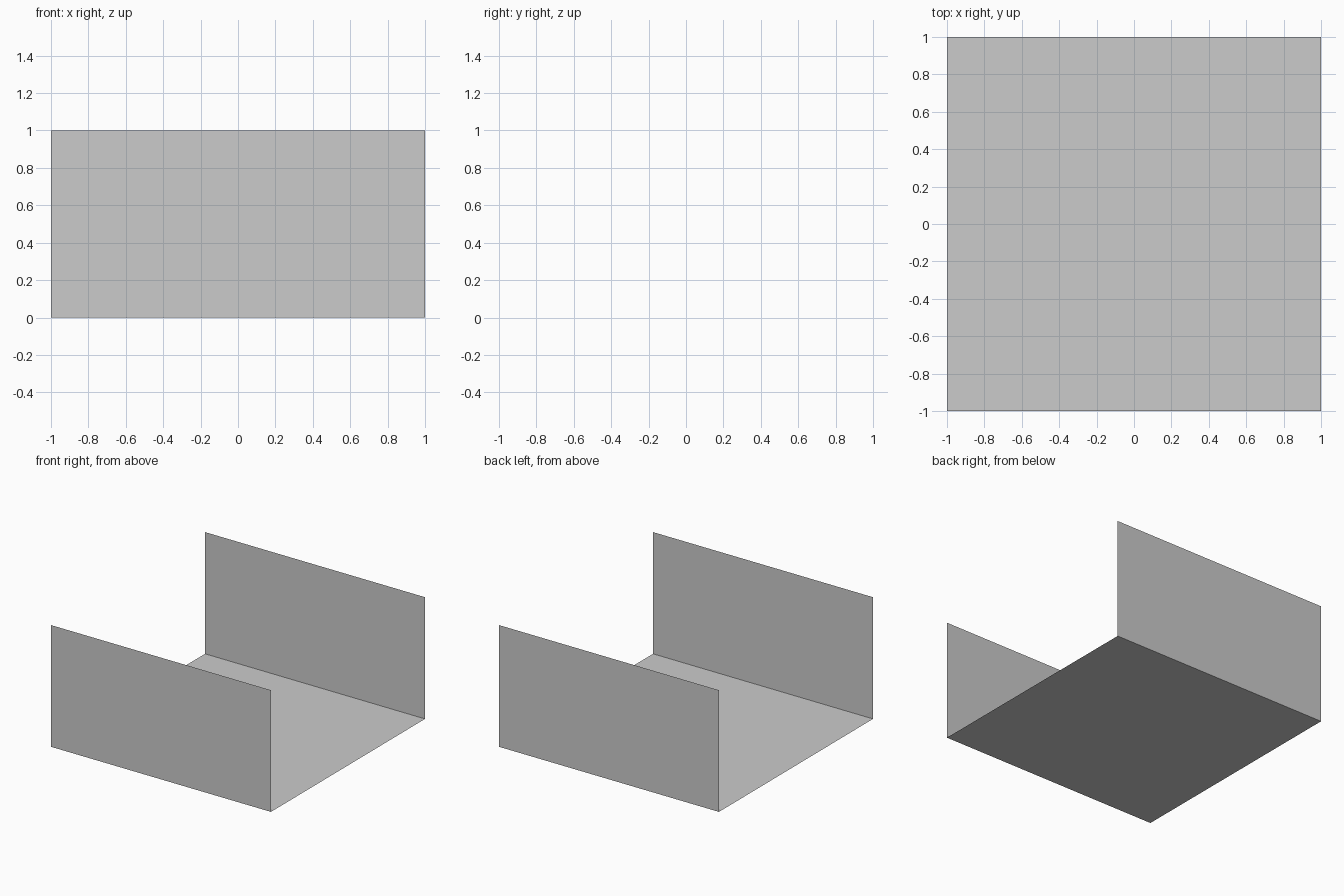
import bpy
from math import radians

if "Cube" in bpy.data.objects:
    bpy.data.objects.remove(bpy.data.objects["Cube"])


def sheet(name, size_x, size_y, location, tilt=0):
    """Flat rectangular panel of zero thickness, tilted about x."""
    bpy.ops.mesh.primitive_plane_add(size=1, location=location)
    panel = bpy.context.object
    panel.name = name
    panel.scale = (size_x, size_y, 1)
    bpy.ops.object.transform_apply(location=False, rotation=False, scale=True)
    panel.rotation_euler.x = radians(tilt)
    return panel


# Floor panel
sheet("floor", 2, 2, (0, 0, 0))

# Upright walls along the front and back edges, facing inward
for name, side in (("front_wall", -1), ("back_wall", 1)):
    sheet(name, 2, 1, (0, side, 0.5), tilt=90 * side)
